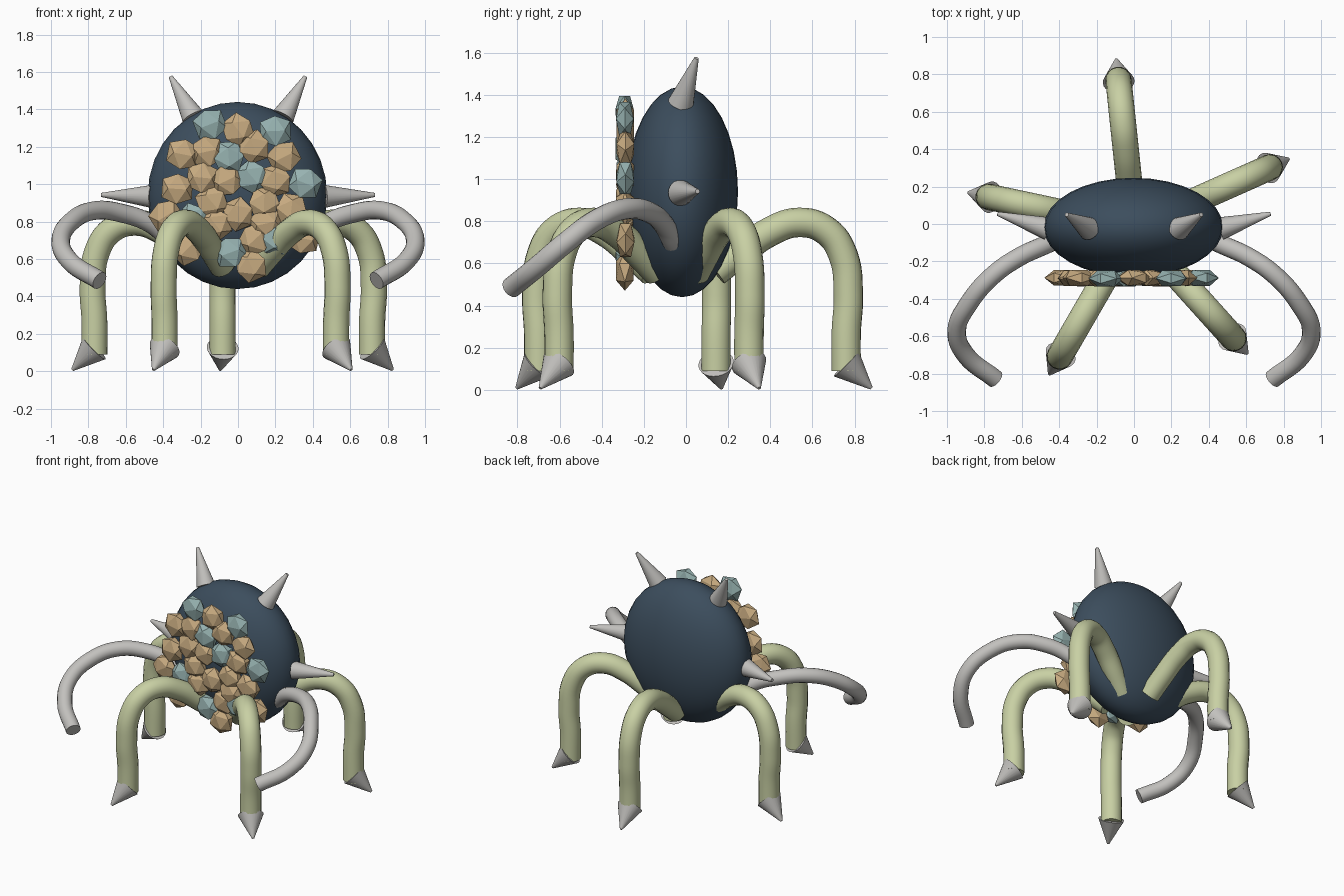
import bpy, math, random
from mathutils import Vector

if "Cube" in bpy.data.objects:
    bpy.data.objects.remove(bpy.data.objects["Cube"])

random.seed(4)


def material(name, rgb):
    m = bpy.data.materials.new(name)
    m.diffuse_color = (*rgb, 1)
    m.use_nodes = True
    m.node_tree.nodes["Principled BSDF"].inputs["Base Color"].default_value = m.diffuse_color
    return m


NAVY = material("navy", (0.045, 0.075, 0.11))
GREEN = material("pale_green", (0.58, 0.63, 0.37))
GREY = material("light_grey", (0.54, 0.53, 0.51))
TEAL = material("dusty_teal", (0.31, 0.45, 0.44))
SAND = material("sand", (0.58, 0.41, 0.22))


def finish(name, mat, smooth=True):
    ob = bpy.context.object
    ob.name = name
    ob.data.materials.clear()
    ob.data.materials.append(mat)
    if smooth:
        bpy.ops.object.shade_smooth_by_angle(angle=math.radians(40))
    return ob


def tube(name, points, radius, mat):
    """Round capped tube through a few points."""
    cu = bpy.data.curves.new(name, 'CURVE')
    cu.dimensions = '3D'
    cu.bevel_depth = radius
    cu.bevel_resolution = 6
    cu.use_fill_caps = True
    cu.resolution_u = 6
    sp = cu.splines.new('BEZIER')
    sp.bezier_points.add(len(points) - 1)
    for bp, p in zip(sp.bezier_points, points):
        bp.co = p
        bp.handle_left_type = bp.handle_right_type = 'AUTO'
    ob = bpy.data.objects.new(name, cu)
    bpy.context.collection.objects.link(ob)
    bpy.ops.object.select_all(action='DESELECT')
    bpy.context.view_layer.objects.active = ob
    ob.select_set(True)
    bpy.ops.object.convert(target='MESH')
    finish(name, mat)


def spike(name, base, tip, r1, r2):
    """Blunt cone from base centre to tip."""
    base, tip = Vector(base), Vector(tip)
    axis = tip - base
    bpy.ops.mesh.primitive_cone_add(
        vertices=24, radius1=r1, radius2=r2, depth=axis.length,
        location=(base + tip) / 2,
        rotation=axis.to_track_quat('Z', 'Y').to_euler())
    finish(name, GREY)


# Body: upright flattened ellipsoid
bpy.ops.mesh.primitive_uv_sphere_add(segments=32, ring_count=16, radius=1,
                                     location=(-0.003, -0.018, 0.94))
bpy.context.object.scale = (0.48, 0.265, 0.5)
finish("body", NAVY)

# Five arched legs with pointed feet, evenly spaced
LEG = [(0.16, 0.56), (0.27, 0.645), (0.42, 0.75), (0.56, 0.795),
       (0.69, 0.755), (0.77, 0.64), (0.795, 0.45), (0.785, 0.27), (0.785, 0.09)]
for i in range(5):
    a = math.radians(24 + 72 * i)

    def around(r, z):
        return (r * math.cos(a), r * math.sin(a) - 0.02, z)

    tube(f"leg_{i + 1}", [around(r, z) for r, z in LEG], 0.07, GREEN)
    spike(f"foot_{i + 1}", around(0.785, 0.125), around(0.905, 0.008), 0.085, 0.008)

# Mirrored curling arms and body spikes
ARM = [(0.36, -0.06, 0.70), (0.47, -0.11, 0.79), (0.62, -0.18, 0.845),
       (0.76, -0.28, 0.86), (0.88, -0.42, 0.81), (0.948, -0.57, 0.70),
       (0.90, -0.70, 0.59), (0.74, -0.83, 0.485)]
for side, s in (("left", -1), ("right", 1)):
    tube(f"arm_{side}", [(s * x, y, z) for x, y, z in ARM], 0.05, GREY)
    spike(f"top_spike_{side}", (s * 0.24, -0.025, 1.36), (s * 0.36, 0.05, 1.575), 0.062, 0.011)
    spike(f"side_spike_{side}", (s * 0.46, -0.025, 0.935), (s * 0.73, 0.055, 0.943), 0.062, 0.011)

# Chest plate of faceted scales (x, z)
TEAL_AT = [(-.15, 1.32), (.20, 1.285), (-.05, 1.145), (.075, 1.04), (.36, 1.005),
           (-.24, .81), (-.04, .635), (.20, .71)]
SAND_AT = [(0, 1.29), (-.295, 1.16), (-.165, 1.175), (.085, 1.20), (.245, 1.145),
           (-.325, .975), (-.19, 1.035), (-.06, 1.02), (.20, 1.02), (-.14, .905),
           (-.385, .83), (0, .84), (.14, .90), (.285, .865), (-.12, .785),
           (.09, .705), (.15, .79), (-.27, .655), (.07, .565), (.35, .71)]
for label, spots, mat in (("teal", TEAL_AT, TEAL), ("sand", SAND_AT, SAND)):
    for n, (x, z) in enumerate(spots):
        bpy.ops.mesh.primitive_ico_sphere_add(
            subdivisions=1, radius=0.095,
            location=(x, -0.29 + random.uniform(-0.003, 0.003), z),
            rotation=(0, random.uniform(0, math.tau), 0))
        bpy.context.object.scale = (1, 0.52, 1)
        finish(f"scale_{label}_{n + 1}", mat, smooth=False)
